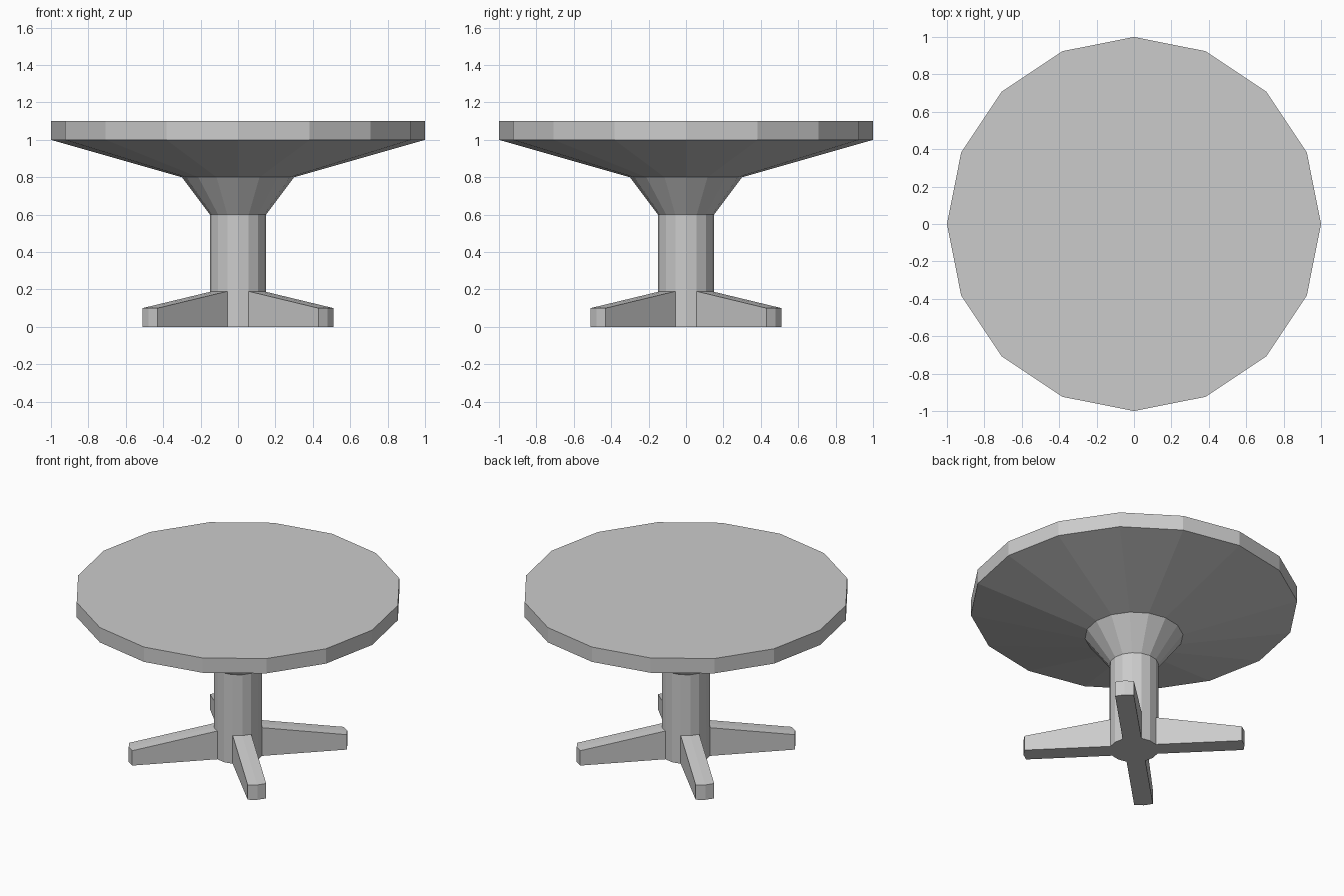
import bpy, bmesh, math
from mathutils import Vector

if "Cube" in bpy.data.objects:
    bpy.data.objects.remove(bpy.data.objects["Cube"])

SIDES = 16
# (radius, height) from floor to tabletop: column, neck flare, underside, rim
PROFILE = [(0.15, 0.0), (0.15, 0.19), (0.15, 0.6), (0.3, 0.8), (1.0, 1.0), (1.0, 1.1)]
FOOT_REACH = 0.373 * math.sqrt(2)
FOOT_TIP_HEIGHT = 0.10

bm = bmesh.new()

# Column, flare and tabletop as one turned shell
rings = []
for r, z in PROFILE:
    angles = [2 * math.pi * i / SIDES for i in range(SIDES)]
    rings.append([bm.verts.new((r * math.cos(a), r * math.sin(a), z)) for a in angles])
bands = []
for low, high in zip(rings, rings[1:]):
    bands.append([bm.faces.new((low[i], low[(i + 1) % SIDES], high[(i + 1) % SIDES], high[i]))
                  for i in range(SIDES)])
bm.faces.new(rings[0][::-1])
bm.faces.new(rings[-1])

# Four diagonal feet, each pulled out of two neighbouring column faces
for k in range(4):
    a = math.radians(45 + 90 * k)
    first = 1 + 4 * k
    faces = [bands[0][first], bands[0][first + 1]]
    out = bmesh.ops.extrude_face_region(bm, geom=faces)["geom"]
    for v in (g for g in out if isinstance(g, bmesh.types.BMVert)):
        v.co += Vector((math.cos(a), math.sin(a), 0)) * FOOT_REACH
        v.co.z = min(v.co.z, FOOT_TIP_HEIGHT)
    bmesh.ops.delete(bm, geom=[f for f in faces if f.is_valid], context='FACES')

bmesh.ops.recalc_face_normals(bm, faces=bm.faces)
mesh = bpy.data.meshes.new("round_pedestal_table")
bm.to_mesh(mesh)
bm.free()
bpy.context.collection.objects.link(bpy.data.objects.new("round_pedestal_table", mesh))
